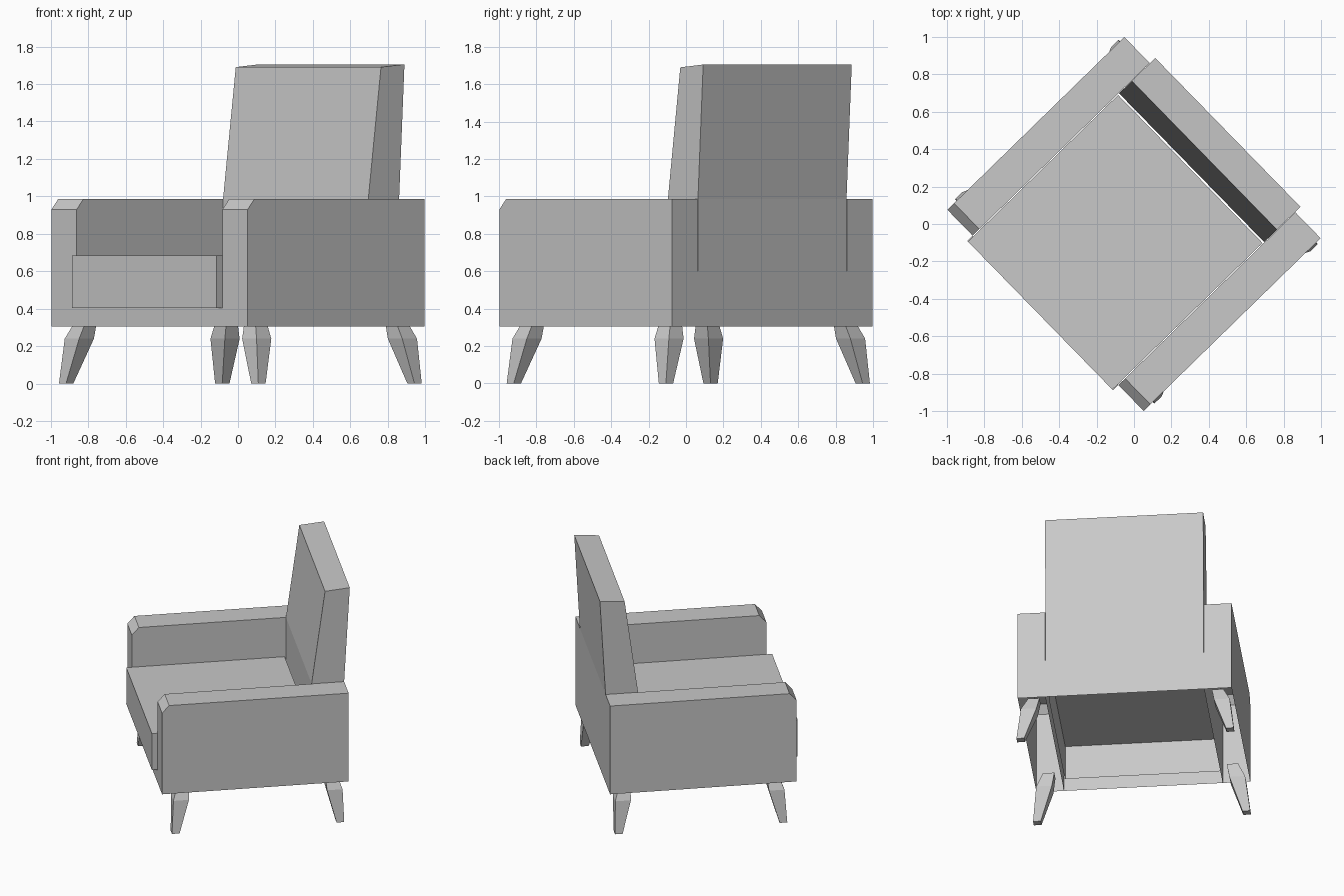
import bpy, bmesh, math
from mathutils import Matrix

if "Cube" in bpy.data.objects:
    bpy.data.objects.remove(bpy.data.objects["Cube"], do_unlink=True)

TURN = Matrix.Rotation(math.radians(-45.7), 4, "Z")

grey = bpy.data.materials.new("plain_grey")
grey.use_nodes = True
colour = (0.58, 0.58, 0.58, 1)
grey.diffuse_color = colour
grey.node_tree.nodes["Principled BSDF"].inputs["Base Color"].default_value = colour


def finish(name, bm):
    """Turn the part to its standing angle and link it."""
    mesh = bpy.data.meshes.new(name)
    bm.to_mesh(mesh)
    bm.free()
    mesh.transform(TURN)
    mesh.materials.append(grey)
    bpy.context.collection.objects.link(bpy.data.objects.new(name, mesh))


def prism(name, profile, x0, x1, open_edges=(), caps=True):
    """Extrude a (y, z) profile, listed up the front and down the back."""
    bm = bmesh.new()
    a = [bm.verts.new((x0, y, z)) for y, z in profile]
    b = [bm.verts.new((x1, y, z)) for y, z in profile]
    n = len(profile)
    for i in range(n):
        j = (i + 1) % n
        if i not in open_edges:
            bm.faces.new((a[i], b[i], b[j], a[j]))
    if caps:
        bm.faces.new(a)
        bm.faces.new(b[::-1])
    finish(name, bm)


def leg(name, rings):
    """Loft square rings given as (x, y, z, side)."""
    bm = bmesh.new()
    loops = []
    for x, y, z, side in rings:
        h = side / 2
        loops.append([bm.verts.new((x + sx * h, y + sy * h, z))
                      for sx, sy in ((-1, -1), (1, -1), (1, 1), (-1, 1))])
    for low, high in zip(loops, loops[1:]):
        for i in range(4):
            j = (i + 1) % 4
            bm.faces.new((low[i], low[j], high[j], high[i]))
    bm.faces.new(loops[0][::-1])
    bm.faces.new(loops[-1])
    bmesh.ops.recalc_face_normals(bm, faces=bm.faces)
    finish(name, bm)


BOTTOM, ARM_TOP = 0.305, 0.985
DEPTH, INNER, OUTER = 0.66, 0.557, 0.75

# Arms: hollow underneath, bevelled at the front
arm = [(-DEPTH, BOTTOM), (-DEPTH, 0.93), (-0.61, ARM_TOP),
       (DEPTH, ARM_TOP), (DEPTH, BOTTOM)]
prism("left_arm", arm, INNER, OUTER, {4})
prism("right_arm", arm, -OUTER, -INNER, {4})

# Seat cushion: open underneath and behind
prism("seat_cushion", [(-0.70, 0.405), (-0.70, 0.685), (0.42, 0.685), (0.42, 0.405)],
      -0.552, 0.552, {2, 3})

# Front rail with the small ledge under the cushion
prism("front_rail", [(-DEPTH, BOTTOM), (-DEPTH, 0.405), (-0.70, 0.405)],
      -INNER, INNER, {2}, caps=False)

# Leaning backrest and the panel that closes the rear below it
prism("backrest", [(0.43, 0.60), (0.43, ARM_TOP), (0.525, 1.69), (0.70, 1.705),
                   (DEPTH, ARM_TOP), (DEPTH, 0.60)], -0.555, 0.555, {5})
prism("rear_panel", [(DEPTH, 0.60), (DEPTH, BOTTOM)], -INNER, INNER, {1}, caps=False)

# Splayed tapered legs
for side, s in (("left", 1), ("right", -1)):
    for end, foot_y, knee_y, top_y in (("front", -0.565, -0.522, -0.50),
                                       ("back", 0.60, 0.565, 0.545)):
        leg(f"{end}_{side}_leg", [(s * 0.735, foot_y, 0, 0.054),
                                  (s * 0.678, knee_y, 0.24, 0.11),
                                  (s * 0.645, top_y, 0.34, 0.08)])
